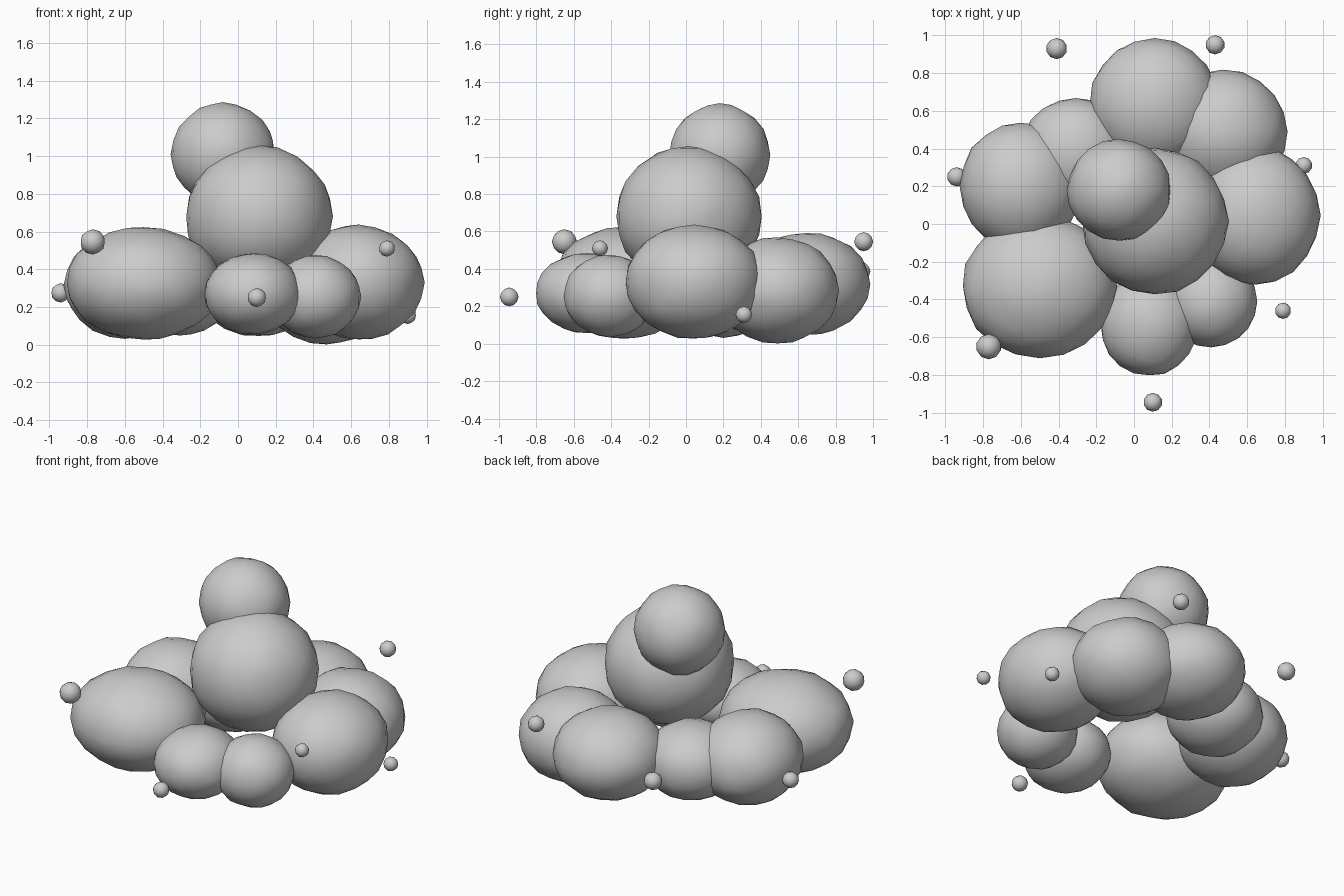
import bpy, random
from mathutils import Vector

random.seed(4)


def blob(name, centre, radii, subdiv=3, wobble=0.015):
    """Slightly lumpy icosphere squashed to the given radii."""
    bpy.ops.mesh.primitive_ico_sphere_add(subdivisions=subdiv, radius=1)
    ob = bpy.context.object
    ob.name = name
    for v in ob.data.vertices:
        k = 1 + random.uniform(-wobble, wobble)
        v.co = Vector(c * r * k for c, r in zip(v.co, radii))
    ob.location = centre
    ob.data.shade_smooth()
    return ob


# Ring of large puffs around an open middle
ring = [
    ("front_left_puff", (-0.50, -0.33, 0.325), (0.41, 0.38, 0.30)),
    ("left_puff", (-0.60, 0.20, 0.315), (0.32, 0.34, 0.28)),
    ("back_left_puff", (-0.31, 0.38, 0.29), (0.29, 0.29, 0.24)),
    ("back_puff", (0.11, 0.64, 0.32), (0.345, 0.345, 0.275)),
    ("back_right_puff", (0.47, 0.49, 0.285), (0.34, 0.33, 0.285)),
    ("right_puff", (0.64, 0.045, 0.33), (0.345, 0.37, 0.305)),
    ("front_right_puff", (0.41, -0.41, 0.255), (0.24, 0.245, 0.22)),
    ("front_puff", (0.08, -0.53, 0.27), (0.26, 0.275, 0.215)),
]
for part in ring:
    blob(*part)

# Stacked puffs in the middle
blob("centre_puff", (0.11, 0.015, 0.68), (0.39, 0.39, 0.375))
blob("top_puff", (-0.08, 0.18, 1.01), (0.275, 0.268, 0.272))

# Small loose balls floating around the ring
balls = [
    (-0.77, -0.65, 0.545, 0.067), (0.10, -0.945, 0.25, 0.05),
    (0.79, -0.46, 0.51, 0.043), (0.90, 0.31, 0.155, 0.045),
    (0.43, 0.95, 0.545, 0.051), (-0.41, 0.93, 0.385, 0.056),
    (-0.94, 0.25, 0.275, 0.051),
]
for i, (x, y, z, r) in enumerate(balls):
    blob(f"loose_ball_{i + 1}", (x, y, z), (r, r, r), 2, 0)
